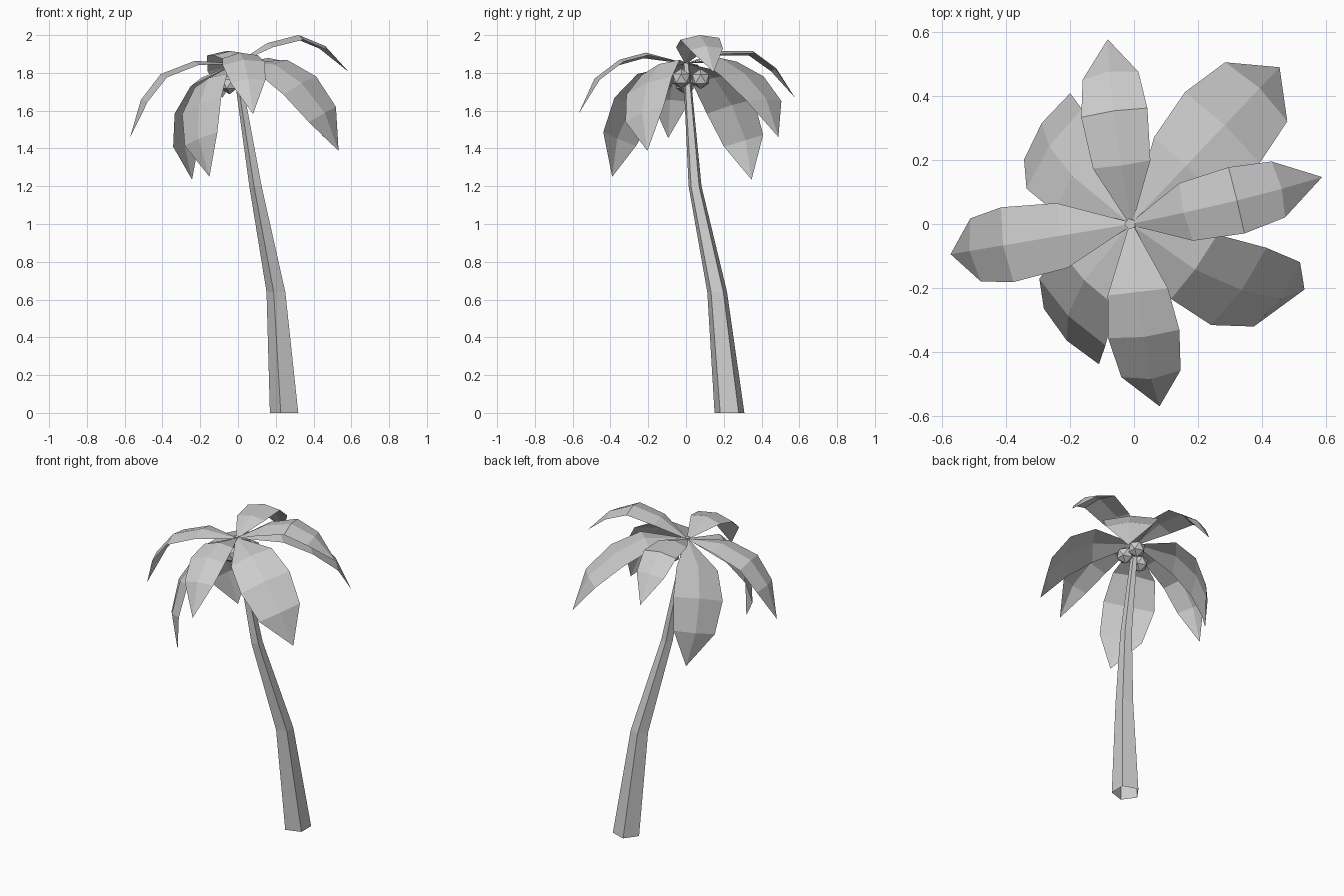
import bpy
import bmesh
from math import radians, sin, cos, tau
from mathutils import Vector, Matrix

old = bpy.data.objects.get("Cube")
if old:
    bpy.data.objects.remove(old, do_unlink=True)

grey = bpy.data.materials.new("plain_grey")
grey.use_nodes = True
grey.diffuse_color = (0.6, 0.6, 0.6, 1)
grey.node_tree.nodes["Principled BSDF"].inputs["Base Color"].default_value = grey.diffuse_color

CROWN = Vector((-0.01, 0, 1.85))


def finish(bm, name):
    mesh = bpy.data.meshes.new(name)
    bm.to_mesh(mesh)
    bm.free()
    mesh.materials.append(grey)
    obj = bpy.data.objects.new(name, mesh)
    bpy.context.collection.objects.link(obj)


# Trunk: five-sided tapering tube, open at the foot (sections are x, y, z, radius)
def build_trunk(sections, sides=5):
    bm = bmesh.new()
    rings = []
    for x, y, z, r in sections:
        angles = [tau * (0.5 + i / sides) for i in range(sides)]
        rings.append([bm.verts.new((x + r * cos(a), y + r * sin(a), z)) for a in angles])
    for low, high in zip(rings, rings[1:]):
        for i in range(sides):
            j = (i + 1) % sides
            bm.faces.new((low[i], low[j], high[j], high[i]))
    bm.faces.new(rings[-1])
    finish(bm, "trunk")


build_trunk([(0.252, 0.23, 0, 0.083), (0.206, 0.165, 0.64, 0.055),
             (0.096, 0.048, 1.2, 0.036), (-0.012, 0, 1.86, 0.018)])


# Frond: folded blade that arches down along a chain of pitched segments.
# The first pitch tilts the whole blade, so roll turns it about its root.
def build_frond(name, shape, azimuth, pitches, roll=0, scale=1):
    lengths, widths, edge_drop, spine_rise = shape
    bends = [p - pitches[0] for p in pitches]
    bm = bmesh.new()
    point = Vector((0, 0, 0))
    rows = []
    for i, width in enumerate(widths):
        tilt = radians((bends[max(i - 1, 0)] + bends[i]) / 2)
        normal = Vector((-sin(tilt), 0, cos(tilt)))
        side = Vector((0, width / 2, 0))
        fold = min(1, width / 0.1)
        edge = point - normal * edge_drop * fold
        spine = point + normal * spine_rise * fold
        rows.append([bm.verts.new(p) for p in (edge - side, spine, edge + side)])
        a = radians(bends[i])
        point = point + Vector((cos(a), 0, sin(a))) * lengths[i]
    tip = bm.verts.new(point)
    for near, far in zip(rows, rows[1:]):
        for k in range(2):
            bm.faces.new((near[k], far[k], far[k + 1], near[k + 1]))
    for k in range(2):
        bm.faces.new((rows[-1][k], tip, rows[-1][k + 1]))
    turn = (Matrix.Rotation(radians(azimuth), 4, 'Z')
            @ Matrix.Rotation(radians(-pitches[0]), 4, 'Y')
            @ Matrix.Rotation(radians(roll), 4, 'X'))
    bm.transform(Matrix.Translation(CROWN) @ turn @ Matrix.Scale(scale, 4))
    finish(bm, name)


# Segment lengths, row widths, edge drop, spine rise
NARROW = ((0.2, 0.175, 0.155, 0.19), (0.01, 0.185, 0.213, 0.18), 0.018, 0.002)
FRONT = ((0.22, 0.145, 0.165, 0.206), (0.01, 0.19, 0.225, 0.187), 0.018, 0.004)
WIDE = ((0.24, 0.18, 0.195, 0.212), (0.01, 0.26, 0.312, 0.26), 0, 0.02)

# Upper fronds
build_frond("upper_frond_left", NARROW, 12, (32, 14, -22, -46), roll=3)
build_frond("upper_frond_back", NARROW, 99, (19, 0, -36, -57), roll=-3, scale=0.98)
build_frond("upper_frond_right", NARROW, 189.5, (3, -21, -52, -73), scale=1.11)
build_frond("upper_frond_front", FRONT, -84.5, (14, -15, -37, -64), roll=5)

# Lower drooping fronds
build_frond("lower_frond_back_left", WIDE, 46.5, (2, -25, -40, -61), scale=1.03)
build_frond("lower_frond_back_right", WIDE, 139.5, (-22, -52, -72, -89), roll=-15)
build_frond("lower_frond_front_right", WIDE, 232, (-23, -51, -72, -90), roll=18, scale=0.98)
build_frond("lower_frond_front_left", WIDE, -34, (-5, -34, -55, -73), roll=18)

# Faceted nuts clustered under the crown
for n, spot in enumerate([(0.045, -0.025, 1.77), (0.045, 0.078, 1.768), (-0.045, -0.005, 1.74)], 1):
    bm = bmesh.new()
    bmesh.ops.create_icosphere(bm, subdivisions=1, radius=0.053,
                               matrix=Matrix.Translation(spot))
    finish(bm, f"nut_{n}")
